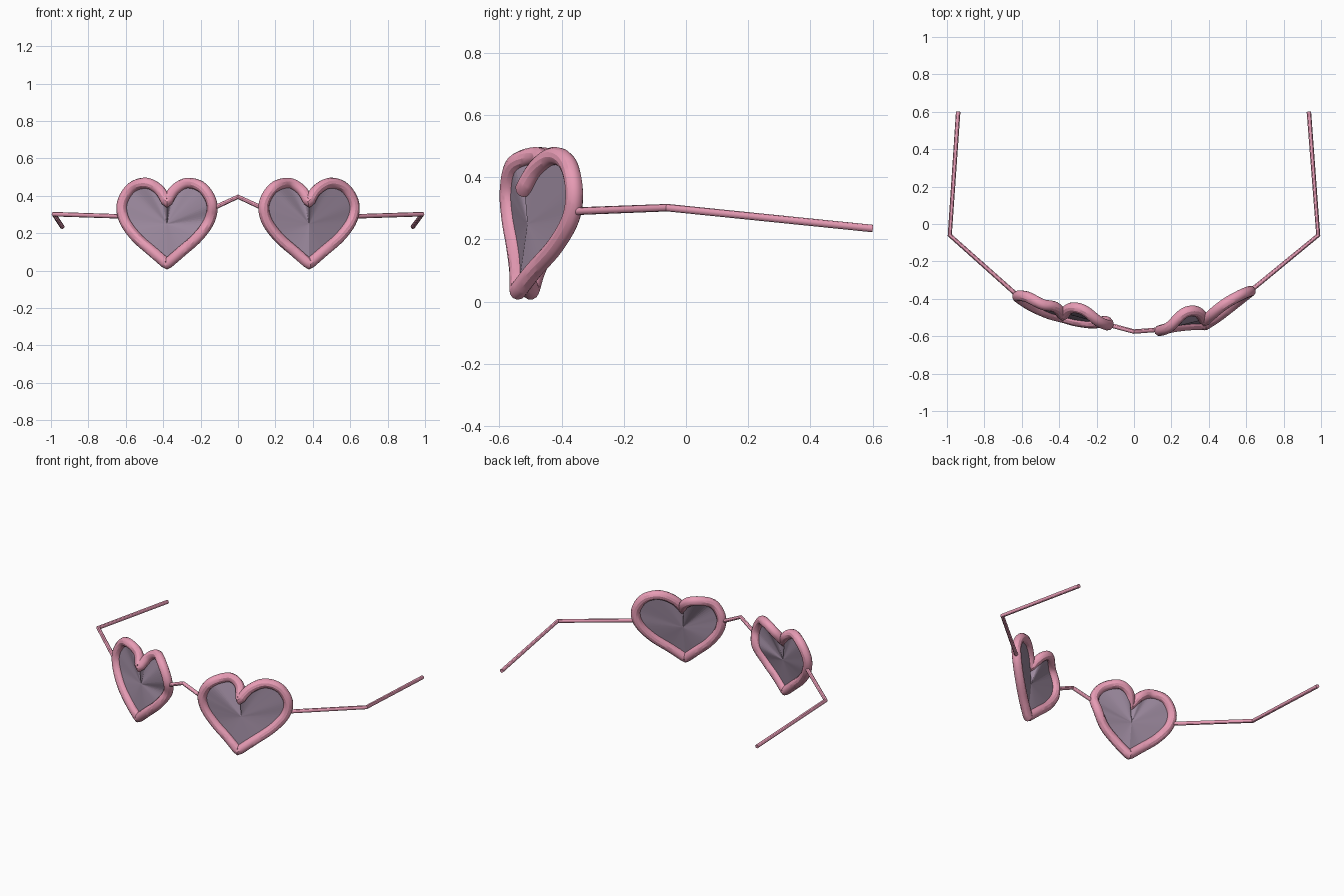
import bpy
from mathutils import Vector

if "Cube" in bpy.data.objects:
    bpy.data.objects.remove(bpy.data.objects["Cube"])


def material(name, color):
    m = bpy.data.materials.new(name)
    m.diffuse_color = color
    m.use_nodes = True
    m.node_tree.nodes["Principled BSDF"].inputs["Base Color"].default_value = m.diffuse_color
    return m


PINK = material("pink", (0.80, 0.33, 0.46, 1))
TINT = material("tint", (0.33, 0.25, 0.34, 1))


def tube(name, pts, radius, cyclic=False):
    cu = bpy.data.curves.new(name, 'CURVE')
    cu.dimensions = '3D'
    cu.bevel_depth = radius
    cu.bevel_resolution = 4
    cu.use_fill_caps = not cyclic
    sp = cu.splines.new('POLY')
    sp.points.add(len(pts) - 1)
    for p, co in zip(sp.points, pts):
        p.co = (*co, 1)
    sp.use_cyclic_u = cyclic
    ob = bpy.data.objects.new(name, cu)
    bpy.context.collection.objects.link(ob)
    cu.materials.append(PINK)
    bpy.ops.object.select_all(action='DESELECT')
    ob.select_set(True)
    bpy.context.view_layer.objects.active = ob
    bpy.ops.object.convert(target='MESH')
    bpy.ops.object.shade_smooth_by_angle()


def smooth_path(pts, steps=6):
    # Catmull-Rom through the points, sharp at both ends
    p = [Vector(q) for q in pts]
    p = [p[0]] + p + [p[-1]]
    out = []
    for a, b, c, d in zip(p, p[1:], p[2:], p[3:]):
        for i in range(steps):
            t = i / steps
            out.append(0.5 * (2 * b + (c - a) * t + (2 * a - 5 * b + 4 * c - d) * t**2
                              + (3 * b - a - 3 * c + d) * t**3))
    return out


# Half heart outline (offset from heart centre, height): notch to tip
HALF = [(0, .365), (.04, .43), (.11, .468), (.19, .443), (.24, .36),
        (.228, .27), (.165, .18), (.075, .10), (0, .035)]


def heart(side, cx, y_plus, y_minus):
    # y values run notch to tip on the +x and -x halves
    right = [(cx + u, y, z) for (u, z), y in zip(HALF, y_plus)]
    left = [(cx - u, y, z) for (u, z), y in zip(HALF, y_minus)]
    rim = smooth_path(right) + smooth_path(left[::-1])
    tube(side + "_heart_rim", rim, .029, cyclic=True)
    # Lens: fan of faces inside the rim
    n = len(rim)
    centre = (cx, (y_plus[0] + y_plus[-1]) / 2 + .02, .25)
    me = bpy.data.meshes.new(side + "_lens")
    me.from_pydata([*rim, centre], [], [(i, (i + 1) % n, n) for i in range(n)])
    me.materials.append(TINT)
    ob = bpy.data.objects.new(side + "_lens", me)
    bpy.context.collection.objects.link(ob)


heart("right", .38,
      [-.52, -.48, -.425, -.38, -.36, -.37, -.42, -.49, -.54],
      [-.52, -.47, -.475, -.55, -.57, -.565, -.55, -.54, -.54])
heart("left", -.38,
      [-.49, -.45, -.46, -.52, -.54, -.52, -.53, -.52, -.50],
      [-.49, -.445, -.43, -.39, -.385, -.40, -.44, -.48, -.50])

# Bridge and temple arms
tube("bridge", [(-.13, -.54, .335), (0, -.575, .395), (.13, -.565, .335)], .012)
tube("right_arm", [(.62, -.36, .29), (.985, -.06, .302), (.935, .60, .235)], .012)
tube("left_arm", [(-.62, -.385, .29), (-.985, -.06, .302), (-.94, .60, .235)], .012)
